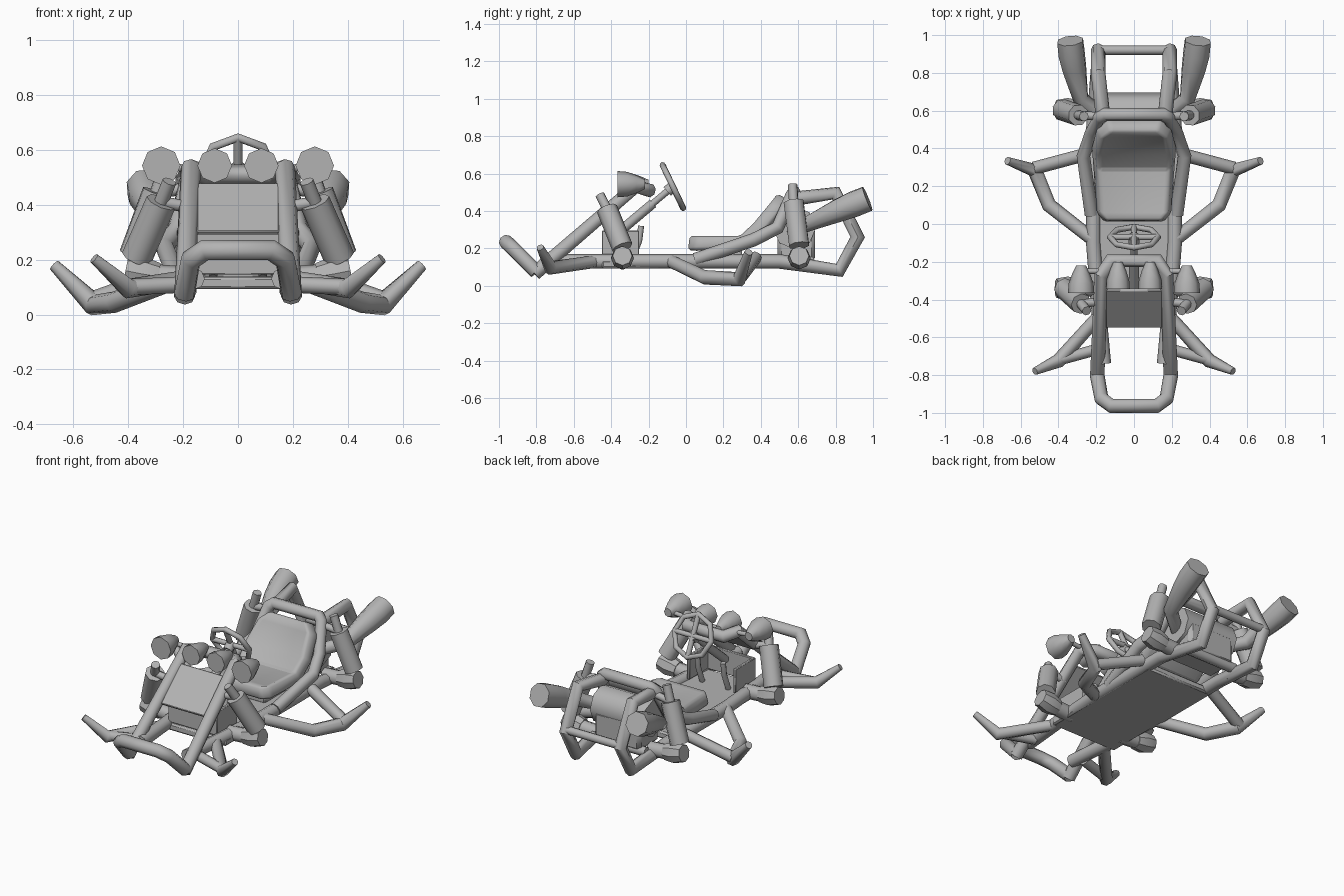
import bpy, bmesh, math
from mathutils import Vector

if "Cube" in bpy.data.objects:
    bpy.data.objects.remove(bpy.data.objects["Cube"], do_unlink=True)

GREY = (0.45, 0.45, 0.45, 1)
metal = bpy.data.materials.new("plain grey")
metal.use_nodes = True
metal.diffuse_color = GREY
metal.node_tree.nodes["Principled BSDF"].inputs["Base Color"].default_value = GREY


def finish(ob, angle=50):
    ob.data.materials.clear()
    ob.data.materials.append(metal)
    bpy.ops.object.select_all(action='DESELECT')
    ob.select_set(True)
    bpy.context.view_layer.objects.active = ob
    if ob.type == 'CURVE':
        bpy.ops.object.convert(target='MESH')
        ob = bpy.context.view_layer.objects.active
    bpy.ops.object.shade_smooth_by_angle(angle=math.radians(angle))


def tube(name, pts, r=0.035, radii=None, cyclic=False, angle=50):
    """Eight-sided capped tube along a path, with optional radius per point."""
    cu = bpy.data.curves.new(name, 'CURVE')
    cu.dimensions = '3D'
    cu.bevel_depth = 1
    cu.bevel_resolution = 2
    cu.use_fill_caps = True
    sp = cu.splines.new('POLY')
    sp.points.add(len(pts) - 1)
    sp.use_cyclic_u = cyclic
    for i, p in enumerate(pts):
        sp.points[i].co = (*p, 1)
        sp.points[i].radius = radii[i] if radii else r
    ob = bpy.data.objects.new(name, cu)
    bpy.context.collection.objects.link(ob)
    finish(ob, angle)


def flip(pts):
    return [(-x, y, z) for x, y, z in pts]


def pair(name, pts, **kw):
    tube("left_" + name, pts, **kw)
    tube("right_" + name, flip(pts), **kw)


def hoop(name, pts, **kw):
    """Tube through the points, across the centre and back down the other side."""
    tube(name, pts + flip(pts)[::-1], **kw)


def box(name, centre, size, tilt=0, bevel=0.01):
    bpy.ops.mesh.primitive_cube_add(size=1, location=centre)
    ob = bpy.context.object
    ob.name = name
    ob.scale = size
    bpy.ops.object.transform_apply(location=False, rotation=False, scale=True)
    ob.rotation_euler.x = tilt
    mod = ob.modifiers.new("bevel", 'BEVEL')
    mod.width, mod.segments = bevel, 1
    finish(ob, 30)


# Main frame
hoop("front_bumper", [(0.195, -0.8, 0.075), (0.172, -0.925, 0.2), (0.12, -0.963, 0.235)], r=0.039)
hoop("hood_hoop", [(0.195, -0.81, 0.065), (0.172, -0.27, 0.53), (0.125, -0.195, 0.51)], r=0.038)
pair("lower_rail", [(0.16, -0.74, 0.13), (0.19, -0.42, 0.13), (0.215, -0.1, 0.13),
                    (0.215, 0.5, 0.13), (0.19, 0.82, 0.082), (0.19, 0.918, 0.26),
                    (0.19, 0.8, 0.495), (0.165, 0.58, 0.465)], r=0.039)
hoop("roll_hoop", [(0.225, 0.05, 0.14), (0.268, 0.36, 0.245), (0.222, 0.49, 0.31),
                   (0.182, 0.565, 0.48), (0.155, 0.58, 0.5)], r=0.036)
tube("rear_crossbar", [(-0.19, 0.92, 0.27), (0.19, 0.92, 0.27)], r=0.025)
tube("rear_lower_crossbar", [(-0.19, 0.66, 0.13), (0.19, 0.66, 0.13)], r=0.03)
box("floor", (0, -0.025, 0.115), (0.46, 0.85, 0.045))

# Side and front guards with tapered tips
pair("side_guard", [(0.22, -0.08, 0.13), (0.45, 0.1, 0.045), (0.525, 0.285, 0.035),
                    (0.67, 0.335, 0.18)], radii=[0.036, 0.039, 0.041, 0.022])
pair("side_guard_brace", [(0.25, 0.37, 0.15), (0.53, 0.295, 0.05)], r=0.035)
pair("front_guard", [(0.18, -0.48, 0.13), (0.4, -0.725, 0.095), (0.525, -0.78, 0.205)],
     radii=[0.034, 0.038, 0.02])
pair("front_guard_brace", [(0.18, -0.66, 0.11), (0.4, -0.72, 0.1)], r=0.03)

# Hood panel and open footwell
box("hood_panel", (0, -0.445, 0.385), (0.3, 0.265, 0.02), math.radians(42), 0.004)
box("footwell_front", (0, -0.44, 0.22), (0.33, 0.02, 0.15), 0, 0.004)
for side, sx in (("left", 1), ("right", -1)):
    box(side + "_footwell_wall", (sx * 0.16, -0.35, 0.22), (0.02, 0.2, 0.15), 0, 0.004)
pair("pedal", [(0.09, -0.29, 0.14), (0.09, -0.25, 0.24), (0.09, -0.24, 0.32)], r=0.016)

# Steering wheel with hub, spokes and column
hub = Vector((0, -0.07, 0.53))
across, up = Vector((1, 0, 0)), Vector((0, -0.43, 0.9))


def rim(a, r=0.128):
    return hub + r * (across * math.cos(a) + up * math.sin(a))


tube("steering_rim", [rim(i * math.pi / 4) for i in range(8)], r=0.016, cyclic=True)
for i in range(4):
    tube("steering_spoke", [hub, rim(i * math.pi / 2)], r=0.016)
axis = Vector((0, -0.76, -0.64))
tube("steering_hub", [hub - axis * 0.01, hub + axis * 0.04], r=0.03)
tube("steering_column", [hub, hub + axis * 0.42], r=0.018)
tube("column_sleeve", [hub + axis * 0.14, hub + axis * 0.42], r=0.026)

# Lamps
for name, x, y, s in (("outer_lamp", 0.28, -0.365, 1), ("inner_lamp", 0.085, -0.345, 0.9)):
    pair(name, [(x, y + d, 0.543) for d in (0, 0.05, 0.1, 0.145)],
         radii=[0.07 * s, 0.066 * s, 0.048 * s, 0.026 * s])
pair("lamp_arm", [(0.16, -0.25, 0.53), (0.28, -0.25, 0.54)], r=0.014)

# Shock absorbers, their mounts and the wheel hubs
SHOCKS = (
    ("front", (0.37, -0.34, 0.205), (0.28, -0.422, 0.41), (0.25, -0.46, 0.485), (0.17, -0.41, 0.39)),
    ("rear", (0.38, 0.605, 0.215), (0.295, 0.576, 0.445), (0.265, 0.57, 0.54), (0.18, 0.57, 0.46)),
)
for end, low, high, tip, mount in SHOCKS:
    pair(end + "_shock", [low, high], r=0.057)
    pair(end + "_shock_rod", [high, tip], r=0.026)
    pair(end + "_shock_mount", [mount, high], r=0.022)
    y = low[1]
    pair(end + "_axle_arm", [(0.18, y, 0.13), (0.33, y, 0.14)], r=0.045)
    pair(end + "_wheel_hub", [(0.29, y, 0.138), (0.35, y, 0.148), (0.41, y, 0.16)],
         radii=[0.05, 0.062, 0.052], angle=30)

# Engine and exhausts
tube("engine_barrel", [(-0.18, 0.58, 0.31), (0.18, 0.58, 0.31)], r=0.115)
box("engine_block", (0, 0.59, 0.22), (0.32, 0.2, 0.18), 0, 0.02)
pair("exhaust", [(0.15, 0.56, 0.29), (0.28, 0.66, 0.335), (0.315, 0.82, 0.405),
                 (0.33, 0.9, 0.437), (0.338, 0.97, 0.465)],
     radii=[0.035, 0.044, 0.066, 0.073, 0.072])


# Seat: a lofted shell with raised bolsters
def seat():
    stations = ((0.02, 0.265, 0.145), (0.06, 0.27, 0.18), (0.29, 0.27, 0.195),
                (0.36, 0.34, 0.2), (0.45, 0.45, 0.175), (0.49, 0.49, 0.125))
    bm = bmesh.new()
    rows = []
    for i, (y, z, w) in enumerate(stations):
        dip = 0 if i in (0, len(stations) - 1) else 0.009
        rows.append([bm.verts.new((k * w, y + (dip if i > 2 and abs(k) < 1 else 0),
                                   z - (dip if abs(k) < 1 else 0)))
                     for k in (-1, -0.85, 0.85, 1)])
    for a, b in zip(rows, rows[1:]):
        for j in range(3):
            bm.faces.new((a[j], a[j + 1], b[j + 1], b[j]))
    me = bpy.data.meshes.new("seat")
    bm.to_mesh(me)
    bm.free()
    ob = bpy.data.objects.new("seat", me)
    bpy.context.collection.objects.link(ob)
    thick = ob.modifiers.new("thickness", 'SOLIDIFY')
    thick.thickness, thick.offset = 0.075, -1
    edge = ob.modifiers.new("edges", 'BEVEL')
    edge.width, edge.segments = 0.012, 1
    finish(ob, 35)


seat()
box("seat_base", (0, 0.19, 0.165), (0.26, 0.22, 0.07))
